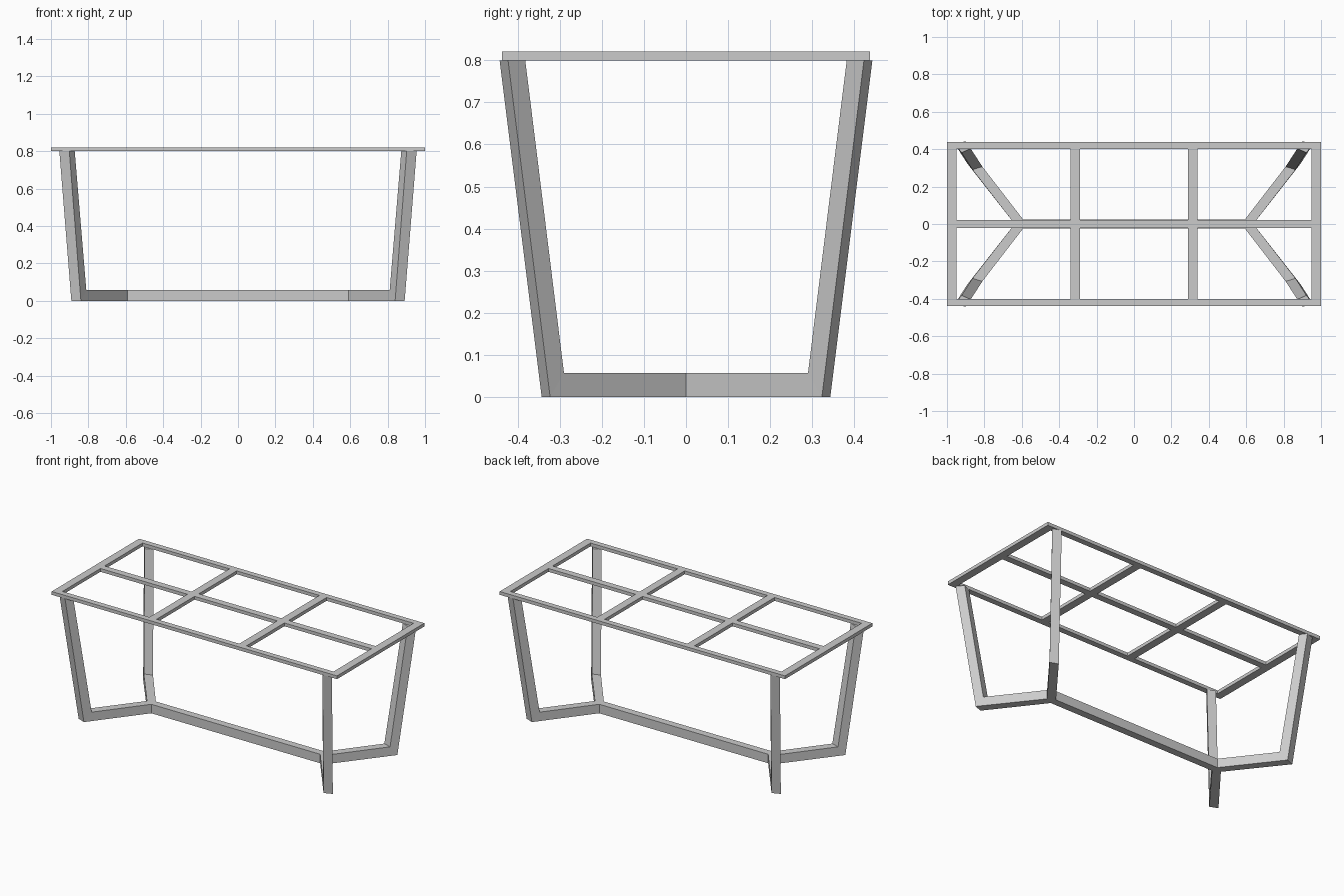
import bpy, bmesh

if "Cube" in bpy.data.objects:
    bpy.data.objects.remove(bpy.data.objects["Cube"])


def finish(bm, name):
    bmesh.ops.recalc_face_normals(bm, faces=bm.faces)
    mesh = bpy.data.meshes.new(name)
    bm.to_mesh(mesh)
    bm.free()
    obj = bpy.data.objects.new(name, mesh)
    bpy.context.collection.objects.link(obj)
    return obj


def extrude_up(bm, height):
    res = bmesh.ops.extrude_face_region(bm, geom=bm.faces[:])
    verts = [g for g in res["geom"] if isinstance(g, bmesh.types.BMVert)]
    bmesh.ops.translate(bm, verts=verts, vec=(0, 0, height))


# Table top frame: a grid of bars with six openings
xs = [-1, -0.95, -0.34, -0.29, 0.29, 0.34, 0.95, 1]
ys = [-0.4375, -0.401, -0.021, 0.021, 0.401, 0.4375]
bm = bmesh.new()
grid = [[bm.verts.new((x, y, 0.8)) for y in ys] for x in xs]
for i in range(len(xs) - 1):
    for j in range(len(ys) - 1):
        if i % 2 == 0 or j % 2 == 0:
            bm.faces.new((grid[i][j], grid[i + 1][j],
                          grid[i + 1][j + 1], grid[i][j + 1]))
extrude_up(bm, 0.021)
finish(bm, "top_frame")

# Floor beam with pointed ends where the feet join
BAR = 0.057
plan = [(0.638, 0), (0.592, 0.023), (-0.592, 0.023),
        (-0.638, 0), (-0.592, -0.023), (0.592, -0.023)]
bm = bmesh.new()
bm.faces.new([bm.verts.new((x, y, 0)) for x, y in plan])
extrude_up(bm, BAR)
finish(bm, "floor_beam")

# Diagonal foot and splayed leg, swept through joint, mitred corner and top
sections = [
    [(0.592, 0.023, 0), (0.638, 0, 0), (0.638, 0, BAR), (0.592, 0.023, BAR)],
    [(0.84, 0.343, 0), (0.891, 0.323, 0), (0.863, 0.29, BAR), (0.811, 0.307, BAR)],
    [(0.902, 0.443, 0.8), (0.955, 0.423, 0.8), (0.922, 0.382, 0.8), (0.873, 0.403, 0.8)],
]
for sx, side in ((1, "right"), (-1, "left")):
    for sy, end in ((1, "back"), (-1, "front")):
        bm = bmesh.new()
        rings = [[bm.verts.new((x * sx, y * sy, z)) for x, y, z in s] for s in sections]
        for a, b in zip(rings, rings[1:]):
            for k in range(4):
                n = (k + 1) % 4
                bm.faces.new((a[k], a[n], b[n], b[k]))
        bm.faces.new(rings[0])
        bm.faces.new(rings[-1])
        finish(bm, f"{end}_{side}_leg")
